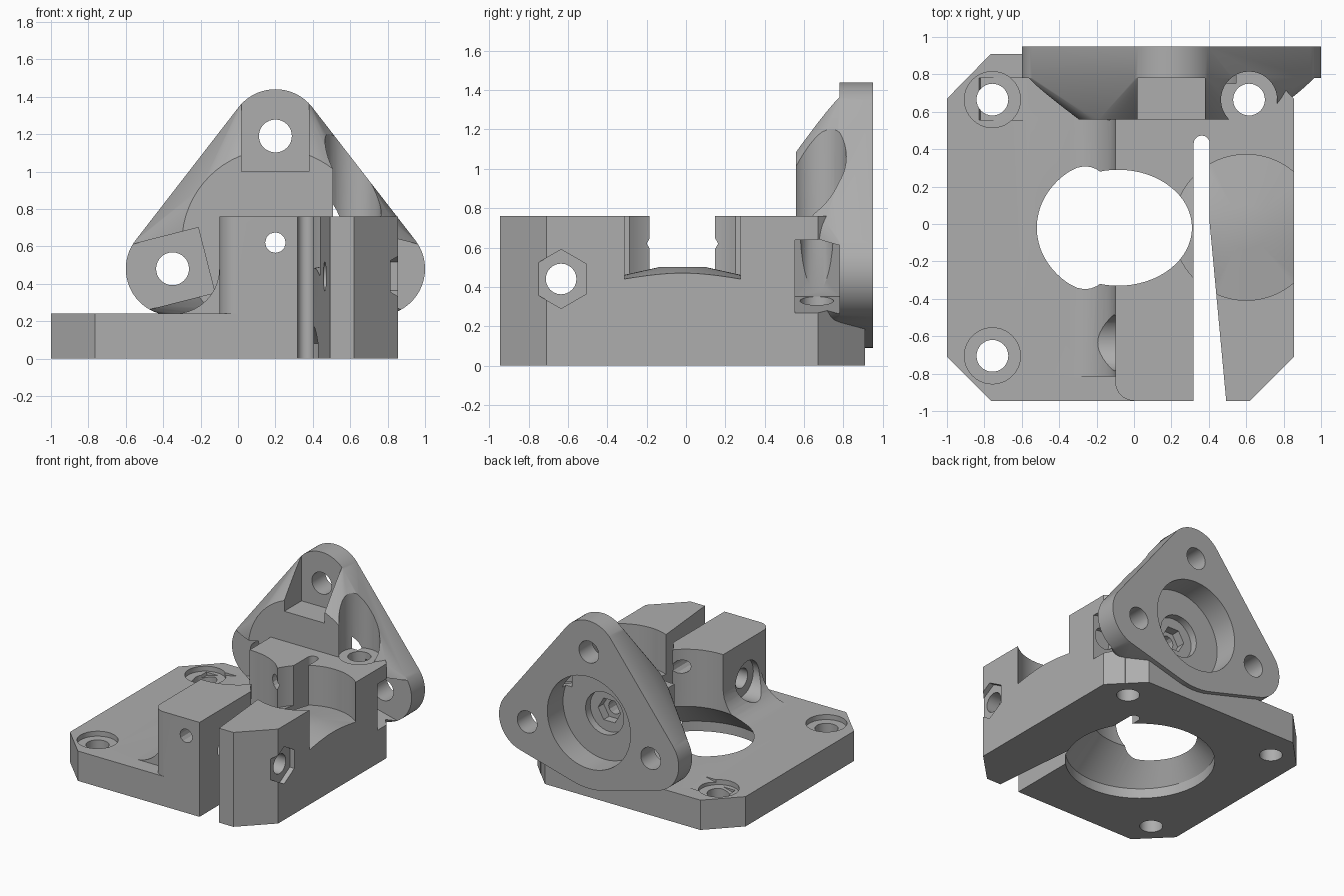
import bpy, bmesh
from math import sin, cos, pi, radians, atan2

cube = bpy.data.objects.get("Cube")
if cube:
    bpy.data.objects.remove(cube, do_unlink=True)

grey = bpy.data.materials.new("light grey plastic")
grey.use_nodes = True
tone = (0.42, 0.42, 0.42, 1)
grey.diffuse_color = tone
grey.node_tree.nodes["Principled BSDF"].inputs["Base Color"].default_value = tone

AXES = {"x": lambda u, v, w: (w, u, v),
        "y": lambda u, v, w: (u, w, v),
        "z": lambda u, v, w: (u, v, w)}


def make(name, bm):
    bmesh.ops.recalc_face_normals(bm, faces=bm.faces)
    mesh = bpy.data.meshes.new(name)
    bm.to_mesh(mesh)
    bm.free()
    mesh.materials.append(grey)
    obj = bpy.data.objects.new(name, mesh)
    bpy.context.collection.objects.link(obj)
    return obj


def prism(name, pts, axis, lo, hi):
    bm = bmesh.new()
    rings = [[bm.verts.new(AXES[axis](u, v, w)) for u, v in pts] for w in (lo, hi)]
    for ring in rings:
        bm.faces.new(ring)
    n = len(pts)
    for i in range(n):
        j = (i + 1) % n
        bm.faces.new((rings[0][i], rings[0][j], rings[1][j], rings[1][i]))
    return make(name, bm)


def hull(name, pts):
    bm = bmesh.new()
    for p in pts:
        bm.verts.new(p)
    res = bmesh.ops.convex_hull(bm, input=bm.verts)
    loose = {v for v in res["geom_interior"] + res["geom_unused"]
             if isinstance(v, bmesh.types.BMVert)}
    bmesh.ops.delete(bm, geom=list(loose), context="VERTS")
    bmesh.ops.dissolve_limit(bm, angle_limit=0.002, verts=bm.verts, edges=bm.edges)
    return make(name, bm)


def arc(u, v, r, a0, a1, n=10):
    return [(u + r * cos(radians(a0 + (a1 - a0) * i / n)),
             v + r * sin(radians(a0 + (a1 - a0) * i / n))) for i in range(n + 1)]


def disc(u, v, r, n=48, rv=None, turn=0):
    return [(u + r * cos(2 * pi * i / n + turn),
             v + (rv or r) * sin(2 * pi * i / n + turn)) for i in range(n)]


def lift(pts, axis, w):
    return [AXES[axis](u, v, w) for u, v in pts]


def boolean(target, tool, operation):
    tool.hide_render = True
    mod = target.modifiers.new(operation, "BOOLEAN")
    mod.object, mod.operation, mod.solver = tool, operation, "EXACT"
    bpy.context.view_layer.objects.active = target
    bpy.ops.object.modifier_apply(modifier=mod.name)
    bpy.data.objects.remove(tool, do_unlink=True)


# Base plate with chamfered corners
body = prism("extruder_body", [(-1, -.71), (-.765, -.945), (.62, -.945), (.855, -.71),
             (.855, .67), (.62, .91), (-.765, .91), (-1, .67)], "z", 0, .24)

# Raised block with a rounded front corner, and the fillet along its side
block = prism("block", arc(0, -.845, .1, 180, 270) + [(.62, -.945), (.855, -.71),
              (.855, .67), (.745, .785), (-.1, .785)], "z", 0, .76)
fillet = prism("side_fillet", arc(-.34, .48, .24, 0, -90) + [(-.34, .15), (-.05, .15),
               (-.05, .48)], "x", 0, 1)
bpy.data.objects.remove(fillet, do_unlink=True)
fillet = prism("side_fillet", arc(-.34, .48, .24, 0, -90) + [(-.34, .15), (-.05, .15),
               (-.05, .48)], "y", -.815, .6)
boolean(body, block, "UNION")
boolean(body, fillet, "UNION")

# Three-eared rear flange, tapering forward to a round boss
CX, CZ = .2, .62
ears = [(.2, 1.19), (-.35, .48), (.75, .48)]
flange = disc(CX, CZ, .53, 64)
for ex, ez in ears:
    flange += disc(ex, ez, .25, 64)
mount = hull("mount", lift(flange, "y", .78) + lift(flange, "y", .95)
             + lift(disc(CX, CZ, .5, 64), "y", .56))
boolean(body, mount, "UNION")

cutters = []

# Bolt holes and radial pockets in the flange ears
for ex, ez in ears:
    cutters.append(prism("ear_hole", disc(ex, ez, .088, 32), "y", .5, 1.1))
    a = atan2(ez - CZ, ex - CX)
    pocket = [(CX + r * cos(a) - t * sin(a), CZ + r * sin(a) + t * cos(a))
              for r, t in ((.38, -.18), (1.1, -.18), (1.1, .18), (.38, .18))]
    cutters.append(prism("ear_pocket", pocket, "y", .555, .78))

# Stepped rear socket and the filament path
for r, n, y in ((.37, 64, .75), (.17, 32, .69), (.1, 6, .62)):
    cutters.append(prism("socket", disc(CX, CZ, r, n), "y", y, 1.1))
cutters.append(prism("filament_path", disc(CX, CZ, .055, 12), "y", -1.1, 1.1))

# Motor opening: round below, coning up to an oval
oval = disc(-.085, -.02, .395, 64, .31)
ring = disc(-.075, -.02, .55, 64)
cutters.append(hull("motor_cone", lift(ring, "z", -.1) + lift(ring, "z", .08)
                    + lift(oval, "z", .3)))
cutters.append(prism("motor_opening", oval, "z", .2, 1))

# Idler seat with a coned floor
seat = prism("idler_seat", disc(.6, -.018, .39, 64), "z", .44, 1)
cone = hull("seat_cone", lift(disc(.6, -.018, .42, 64), "z", .433)
            + lift(disc(.6, -.018, .42, 64), "z", .3)
            + lift(disc(.6, -.018, .12, 64), "z", .5))
boolean(seat, cone, "DIFFERENCE")
cutters.append(seat)

# Tapered clamping slot
cutters.append(prism("clamp_slot", [(.319, -1), (.498, -1), (.405, 0)]
                     + arc(.362, .43, .043, 0, 180), "z", -.1, 1))

# Clamp screw hole with nut trap and head recess
cutters.append(prism("clamp_hole", disc(-.635, .44, .078, 24), "x", -.6, 1))
cutters.append(prism("nut_trap", disc(-.635, .44, .15, 6, turn=pi / 2), "x", .815, 1))
cutters.append(prism("head_recess", disc(-.635, .44, .15, 32), "x", -.4, -.05))

# Motor screw holes with head clearance
for x, y, z in ((-.757, .665, .2), (-.757, -.705, .2), (.615, .665, .755)):
    cutters.append(prism("motor_screw_hole", disc(x, y, .085, 32), "z", -.1, 1.6))
    cutters.append(prism("head_clearance", disc(x, y, .15, 40), "z", z, 1.6))

for cutter in cutters:
    boolean(body, cutter, "DIFFERENCE")

bpy.ops.object.select_all(action="DESELECT")
body.select_set(True)
bpy.context.view_layer.objects.active = body
bpy.ops.object.shade_smooth_by_angle(angle=radians(25))
